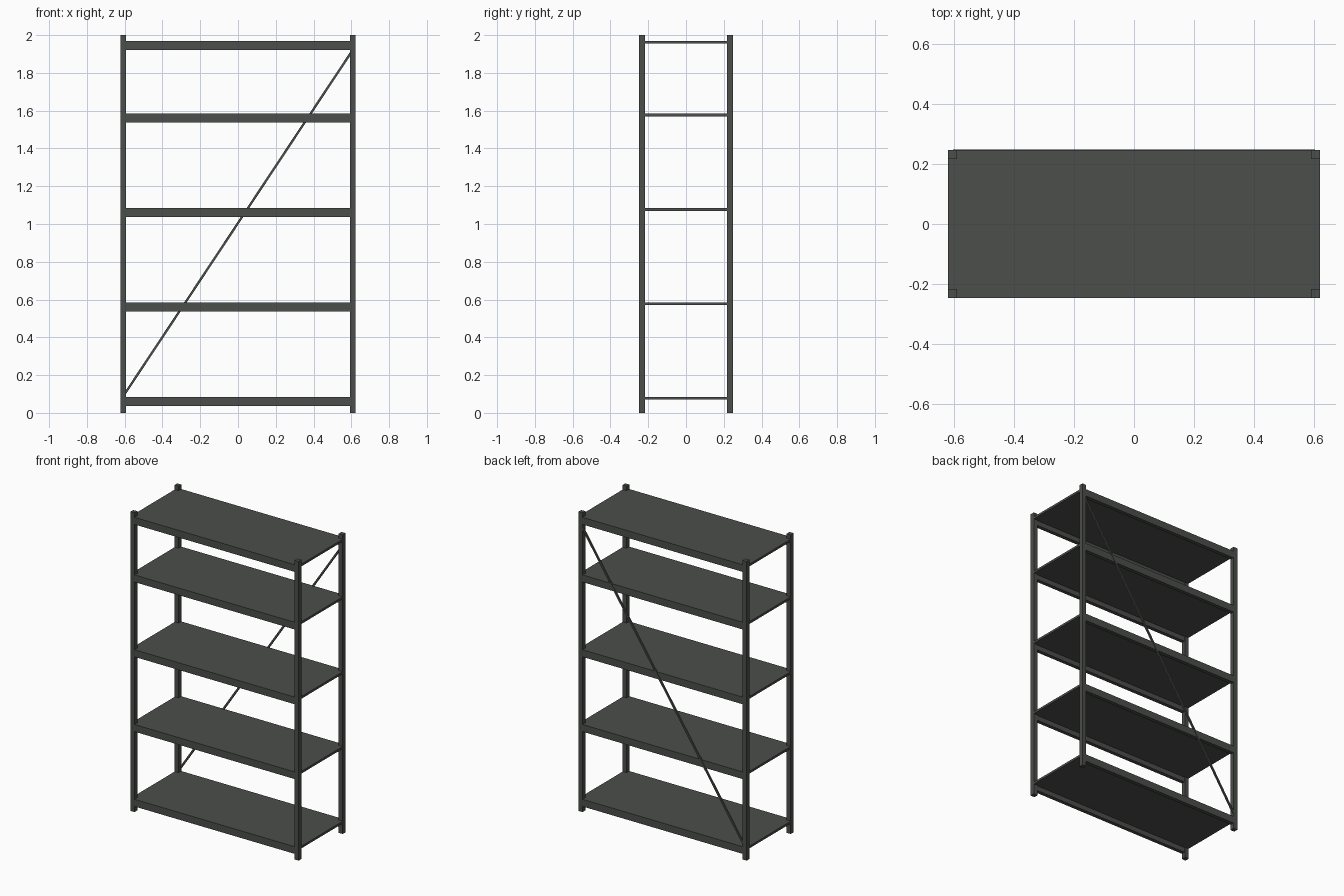
import bpy
import math

if "Cube" in bpy.data.objects:
    bpy.data.objects.remove(bpy.data.objects["Cube"])

# One dark grey-green painted metal for the whole rack
metal = bpy.data.materials.new("dark grey metal")
metal.diffuse_color = (0.070, 0.077, 0.069, 1.0)
metal.use_nodes = True
metal.node_tree.nodes["Principled BSDF"].inputs["Base Color"].default_value = metal.diffuse_color

HX, HY, HEIGHT = 0.622, 0.248, 2.0      # half width, half depth, height
POST = 0.03                             # post thickness
DECK, BEAM = 0.015, 0.033               # deck thickness, beam drop below deck
SHELF_TOPS = (0.085, 0.585, 1.085, 1.585, 1.970)


def box(name, centre, size, rot_y=0.0):
    bpy.ops.mesh.primitive_cube_add(size=1, location=centre)
    ob = bpy.context.object
    ob.name = name
    ob.scale = size
    bpy.ops.object.transform_apply(location=False, rotation=False, scale=True)
    ob.rotation_euler.y = rot_y
    ob.data.materials.append(metal)
    return ob


# Four corner posts
for sx, side in ((-1, "left"), (1, "right")):
    for sy, end in ((-1, "front"), (1, "back")):
        box(f"{end}_{side}_post",
            (sx * (HX - POST / 2), sy * (HY - POST / 2), HEIGHT / 2),
            (POST, POST, HEIGHT))

# Shelves: a thin deck resting on a front and a back beam
for i, top in enumerate(SHELF_TOPS, 1):
    box(f"shelf_deck_{i}", (0, 0, top - DECK / 2),
        (2 * HX - 0.002, 2 * HY - 0.002, DECK))
    for sy, end in ((-1, "front"), (1, "back")):
        box(f"{end}_beam_{i}",
            (0, sy * (HY - 0.001 - 0.0125), top - DECK - BEAM / 2),
            (2 * (HX - POST) + 0.01, 0.025, BEAM))

# Diagonal brace across the back
dx, dz = 1.20, 1.81
box("back_brace", (0, HY - 0.004, 1.005),
    (0.012, 0.010, math.hypot(dx, dz)), math.atan2(dx, dz))
